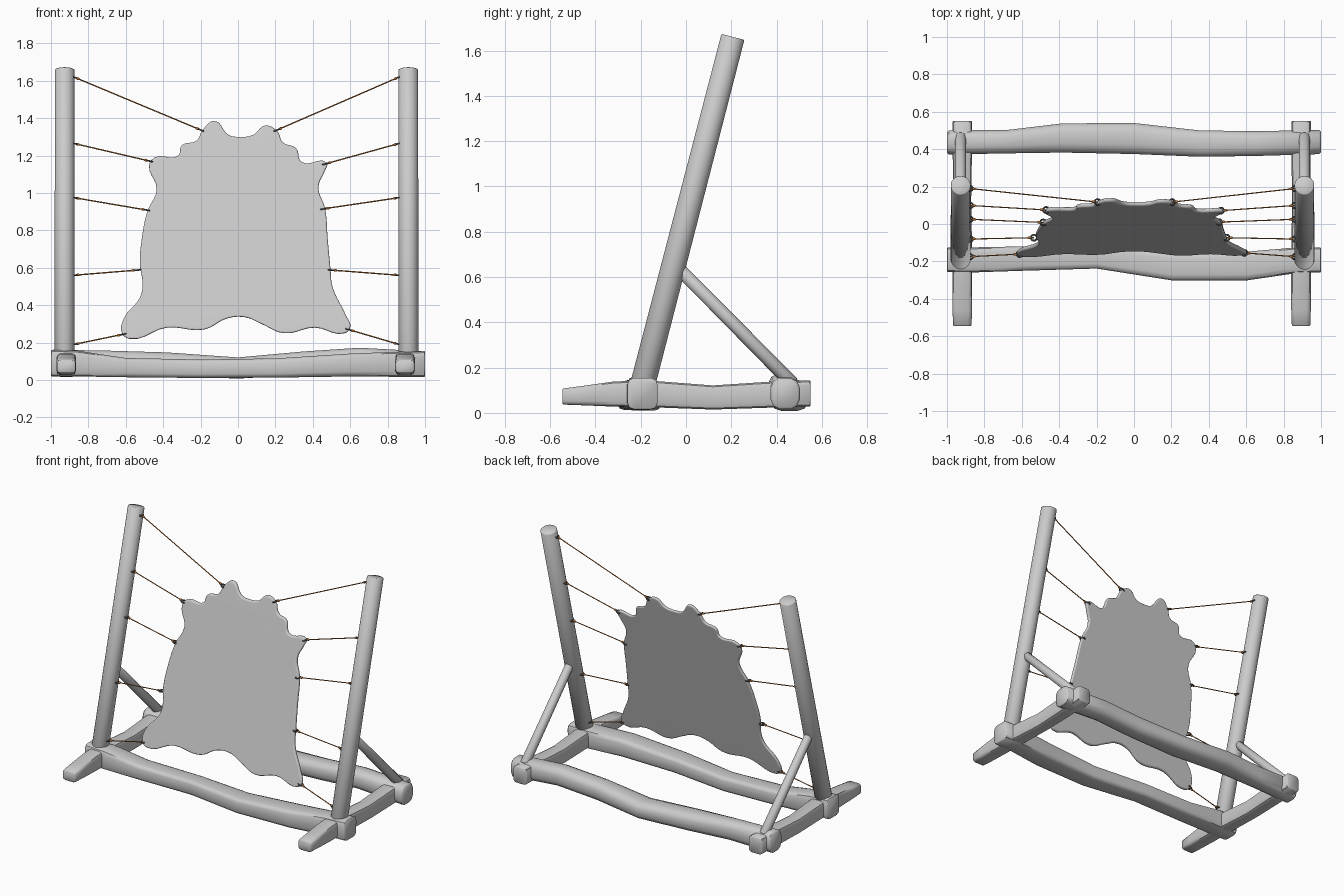
import bpy
import bmesh
from math import cos, sin, pi, copysign
from mathutils import Vector

cube = bpy.data.objects.get("Cube")
if cube:
    bpy.data.objects.remove(cube, do_unlink=True)


def make_material(name, colour):
    mat = bpy.data.materials.new(name)
    mat.use_nodes = True
    mat.diffuse_color = (*colour, 1)
    mat.node_tree.nodes["Principled BSDF"].inputs["Base Color"].default_value = (*colour, 1)
    return mat


mid_grey = make_material("mid_grey", (0.6, 0.6, 0.6))
cord_brown = make_material("cord_brown", (0.45, 0.16, 0.035))
dark_grey = make_material("dark_grey", (0.1, 0.1, 0.1))


def add_object(name, mesh, material, angle=0.8):
    mesh.materials.clear()
    mesh.materials.append(material)
    obj = bpy.data.objects.new(name, mesh)
    bpy.context.collection.objects.link(obj)
    bpy.ops.object.select_all(action='DESELECT')
    obj.select_set(True)
    bpy.context.view_layer.objects.active = obj
    bpy.ops.object.shade_smooth_by_angle(angle=angle)
    return obj


def loft(bm, stations, sides=12, square=2.0, cap=0.0):
    """Skin rings given as (x, y, z, half width, half height)."""
    rings = [(Vector(s[:3]), s[3], s[4]) for s in stations]
    axis = (rings[-1][0] - rings[0][0]).normalized()
    across = axis.cross(Vector((0, 0, 1))).normalized()
    up = across.cross(axis)
    if cap:
        # chamfer both ends with a smaller outer ring
        (a, aw, ah), (b, bw, bh) = rings[0], rings[-1]
        rings[0], rings[-1] = (a + axis * cap, aw, ah), (b - axis * cap, bw, bh)
        rings.insert(0, (a, aw - cap, ah - cap))
        rings.append((b, bw - cap, bh - cap))

    def rounded(t):
        return copysign(abs(t) ** (2 / square), t)

    loops = []
    for centre, w, h in rings:
        angles = [2 * pi * (i + 0.5) / sides for i in range(sides)]
        loops.append([bm.verts.new(centre + across * w * rounded(cos(a))
                                   + up * h * rounded(sin(a))) for a in angles])
    for low, high in zip(loops, loops[1:]):
        for i in range(sides):
            j = (i + 1) % sides
            bm.faces.new((low[i], low[j], high[j], high[i]))
    bm.faces.new(loops[0][::-1])
    bm.faces.new(loops[-1])


def finish(bm, name, material):
    bmesh.ops.recalc_face_normals(bm, faces=bm.faces)
    mesh = bpy.data.meshes.new(name)
    bm.to_mesh(mesh)
    bm.free()
    return add_object(name, mesh, material)


def beam(name, stations, **options):
    bm = bmesh.new()
    loft(bm, stations, **options)
    return finish(bm, name, mid_grey)


def lean(z):
    """Depth of the tilted plane shared by posts, hide and cords."""
    return -0.185 + 0.255 * (z - 0.15)


# Long base logs, slightly crooked
beam("front_log", [
    (-1, -0.192, 0.09, 0.066, 0.072), (-0.86, -0.192, 0.088, 0.068, 0.07),
    (-0.6, -0.185, 0.066, 0.066, 0.052), (-0.2, -0.175, 0.06, 0.064, 0.05),
    (0.2, -0.228, 0.064, 0.074, 0.052), (0.6, -0.225, 0.08, 0.078, 0.062),
    (0.86, -0.195, 0.084, 0.07, 0.068), (1, -0.192, 0.085, 0.067, 0.07),
], square=5, cap=0.004)
beam("back_log", [
    (-1, 0.436, 0.09, 0.066, 0.074), (-0.68, 0.44, 0.09, 0.064, 0.068),
    (-0.38, 0.46, 0.085, 0.08, 0.064), (0, 0.457, 0.064, 0.085, 0.058),
    (0.35, 0.43, 0.09, 0.072, 0.064), (0.65, 0.43, 0.108, 0.068, 0.066),
    (1, 0.438, 0.085, 0.066, 0.07),
], square=2.8, cap=0.01)

# Side logs, leaning posts and diagonal braces
for side, log_x, post_x in (("right", -0.918, -0.927), ("left", 0.893, 0.911)):
    beam(side + "_side_log", [
        (log_x, -0.545, 0.072, 0.05, 0.036), (log_x, -0.46, 0.076, 0.053, 0.043),
        (log_x, -0.32, 0.083, 0.053, 0.056), (log_x, -0.18, 0.085, 0.054, 0.06),
        (log_x, 0.12, 0.068, 0.048, 0.054), (log_x, 0.36, 0.08, 0.052, 0.058),
        (log_x, 0.55, 0.086, 0.053, 0.058),
    ], square=5, cap=0.004)
    beam(side + "_post", [
        (post_x, lean(0.08), 0.08, 0.054, 0.056),
        (post_x, lean(1.66) + 0.007, 1.66, 0.053, 0.053),
    ], sides=20, cap=0.004)
    beam(side + "_brace", [
        (post_x, -0.04, 0.645, 0.028, 0.028),
        (post_x, 0.47, 0.13, 0.031, 0.031),
    ], sides=14, cap=0.004)

# Stretched hide: a filled, softly rounded outline
outline = [
    (-.19, 1.335), (-.125, 1.385), (-.05, 1.31), (0, 1.3), (.08, 1.31),
    (.145, 1.36), (.21, 1.33), (.24, 1.27), (.31, 1.24), (.34, 1.165),
    (.475, 1.16), (.465, 1.12), (.43, 1.03), (.465, .92), (.48, .75),
    (.495, .59), (.505, .5), (.575, .35), (.6, .28), (.57, .25),
    (.41, .28), (.245, .25), (.125, .3), (.04, .335), (-.055, .33),
    (-.18, .27), (-.38, .28), (-.58, .22), (-.62, .25), (-.61, .33),
    (-.525, .44), (-.51, .51), (-.525, .62), (-.515, .75), (-.485, .9),
    (-.435, 1.02), (-.475, 1.15), (-.445, 1.19), (-.32, 1.2), (-.3, 1.255),
    (-.22, 1.28),
]
curve = bpy.data.curves.new("hide_outline", 'CURVE')
curve.dimensions = '2D'
curve.fill_mode = 'BOTH'
curve.resolution_u = 5
curve.extrude = 0.003
curve.bevel_depth = 0.009
curve.offset = -0.009
curve.bevel_resolution = 2
spline = curve.splines.new('BEZIER')
spline.bezier_points.add(len(outline) - 1)
spline.use_cyclic_u = True
for point, (x, z) in zip(spline.bezier_points, outline):
    point.co = (x, z, 0)
    point.handle_left_type = point.handle_right_type = 'AUTO'
source = bpy.data.objects.new("hide_outline", curve)
bpy.context.collection.objects.link(source)
bpy.context.view_layer.update()
evaluated = source.evaluated_get(bpy.context.evaluated_depsgraph_get())
hide_mesh = bpy.data.meshes.new_from_object(evaluated)
bpy.data.objects.remove(source, do_unlink=True)
for v in hide_mesh.vertices:
    x, z, depth = v.co
    v.co = (x, lean(z) - depth, z)
hide_mesh.name = "hide"
bm = bmesh.new()
bm.from_mesh(hide_mesh)
bmesh.ops.remove_doubles(bm, verts=bm.verts, dist=0.0002)
bmesh.ops.recalc_face_normals(bm, faces=bm.faces)
bm.to_mesh(hide_mesh)
bm.free()
hide = add_object("hide", hide_mesh, mid_grey)
hide.modifiers.new("flat_faces", 'WEIGHTED_NORMAL').keep_sharp = True


def add_ring(bm, centre, along, radius, thick, steps=12, sides=6):
    """Small ring lying along the cord, seen round from above."""
    out = Vector((0, 1, 0))
    normal = along.cross(out).normalized()
    out = normal.cross(along)
    loops = []
    for i in range(steps):
        a = 2 * pi * i / steps
        spoke = along * cos(a) + out * sin(a)
        loops.append([bm.verts.new(centre + spoke * (radius + thick * cos(b))
                                   + normal * thick * sin(b))
                      for b in (2 * pi * k / sides for k in range(sides))])
    for i in range(steps):
        low, high = loops[i], loops[(i + 1) % steps]
        for k in range(sides):
            m = (k + 1) % sides
            bm.faces.new((low[k], low[m], high[m], high[k]))


# Cords: height on the post, then the tie point on the hide
cords = {
    "right": [(1.62, -.195, 1.335), (1.265, -.47, 1.17), (.975, -.485, .908),
              (.56, -.535, .588), (.19, -.612, .245)],
    "left": [(1.62, .205, 1.335), (1.265, .465, 1.155), (.975, .455, .915),
             (.56, .495, .588), (.19, .59, .27)],
}
for side, ties in cords.items():
    post_x = -0.878 if side == "right" else 0.862
    for number, (post_z, x, z) in enumerate(ties, 1):
        start = Vector((post_x, lean(post_z), post_z))
        end = Vector((x, lean(z), z))
        along = (end - start).normalized()
        bm = bmesh.new()
        loft(bm, [(*start, 0.0035, 0.0035), (*end, 0.0035, 0.0035)], sides=6)
        # knots tied just inside the two rings
        for centre in (start + along * 0.024, end - along * 0.024):
            loft(bm, [(*(centre + along * 0.008 * t), 0.008 * r, 0.008 * r)
                      for t, r in ((-1.4, .4), (-.7, .9), (.3, .9), (1.5, .35))], sides=8)
        finish(bm, f"{side}_cord_{number}", cord_brown)
        # rings on the post and through the edge of the hide
        bm = bmesh.new()
        add_ring(bm, start + along * 0.003, along, 0.014, 0.005)
        add_ring(bm, end, along, 0.016, 0.005)
        finish(bm, f"{side}_rings_{number}", dark_grey)
